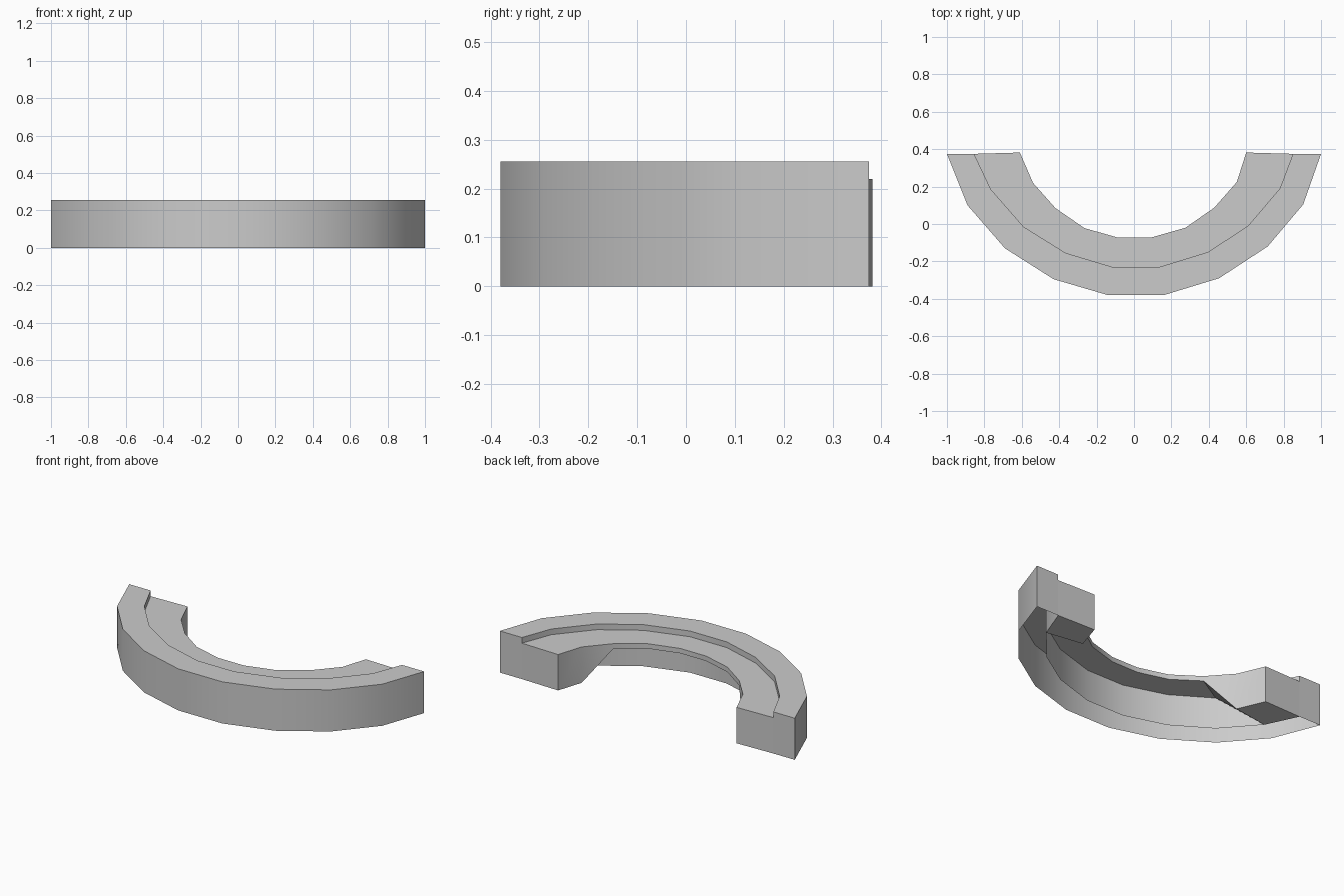
import bpy, bmesh, math

if "Cube" in bpy.data.objects:
    bpy.data.objects.remove(bpy.data.objects["Cube"])

# Plan outlines, left end to right end
OUTER = [(-1, .375), (-.89, .10), (-.69, -.13), (-.43, -.295), (-.14, -.38),
         (.16, -.38), (.455, -.29), (.715, -.12), (.905, .105), (1, .375)]
MID = [(-.855, .375), (-.765, .185), (-.59, -.015), (-.365, -.155), (-.115, -.23),
       (.135, -.23), (.395, -.15), (.61, -.01), (.78, .19), (.85, .375)]
INNER = [(-.61, .382), (-.54, .22), (-.42, .085), (-.265, -.022), (-.085, -.073),
         (.09, -.073), (.275, -.02), (.43, .088), (.55, .225), (.60, .382)]

RIM_TOP, LEDGE_TOP, LEDGE_UNDER = .255, .22, .19
N = len(OUTER)


def loft(name, rails, closed):
    """Skin neighbouring rails of 3D points and cap both ends."""
    bm = bmesh.new()
    rows = [[bm.verts.new(p) for p in rail] for rail in rails]
    pairs = list(zip(rows, rows[1:]))
    if closed:
        pairs.append((rows[-1], rows[0]))
    for a, b in pairs:
        for i in range(N - 1):
            bm.faces.new((a[i], a[i + 1], b[i + 1], b[i]))
    bm.faces.new([r[0] for r in rows])
    bm.faces.new([r[-1] for r in reversed(rows)])
    bmesh.ops.recalc_face_normals(bm, faces=bm.faces[:])
    # face the top upward, since open shells have no definite inside
    top = max(bm.faces, key=lambda f: (round(f.calc_center_median().z, 3), f.calc_area()))
    if top.normal.z < 0:
        bmesh.ops.reverse_faces(bm, faces=bm.faces[:])
    mesh = bpy.data.meshes.new(name)
    bm.to_mesh(mesh)
    bm.free()
    ob = bpy.data.objects.new(name, mesh)
    bpy.context.collection.objects.link(ob)
    bpy.ops.object.select_all(action='DESELECT')
    ob.select_set(True)
    bpy.context.view_layer.objects.active = ob
    bpy.ops.object.shade_smooth_by_angle(angle=math.radians(32))
    return ob


def rail(points, heights):
    return [(x, y, z) for (x, y), z in zip(points, heights)]


flat = lambda z: [z] * N
# Ledge underside drops to the ground in the first and last segments
under = [0, 0] + [LEDGE_UNDER] * (N - 4) + [0, 0]

# Raised outer rim, hollow and open underneath
loft("outer_rim", [rail(OUTER, flat(0)), rail(OUTER, flat(RIM_TOP)),
                   rail(MID, flat(RIM_TOP)), rail(MID, flat(0))], closed=False)

# Thin inner ledge with solid end blocks, joined to the rim's inner wall
loft("inner_ledge", [rail(MID, flat(LEDGE_TOP)), rail(INNER, flat(LEDGE_TOP)),
                     rail(INNER, under), rail(MID, under)], closed=False)
